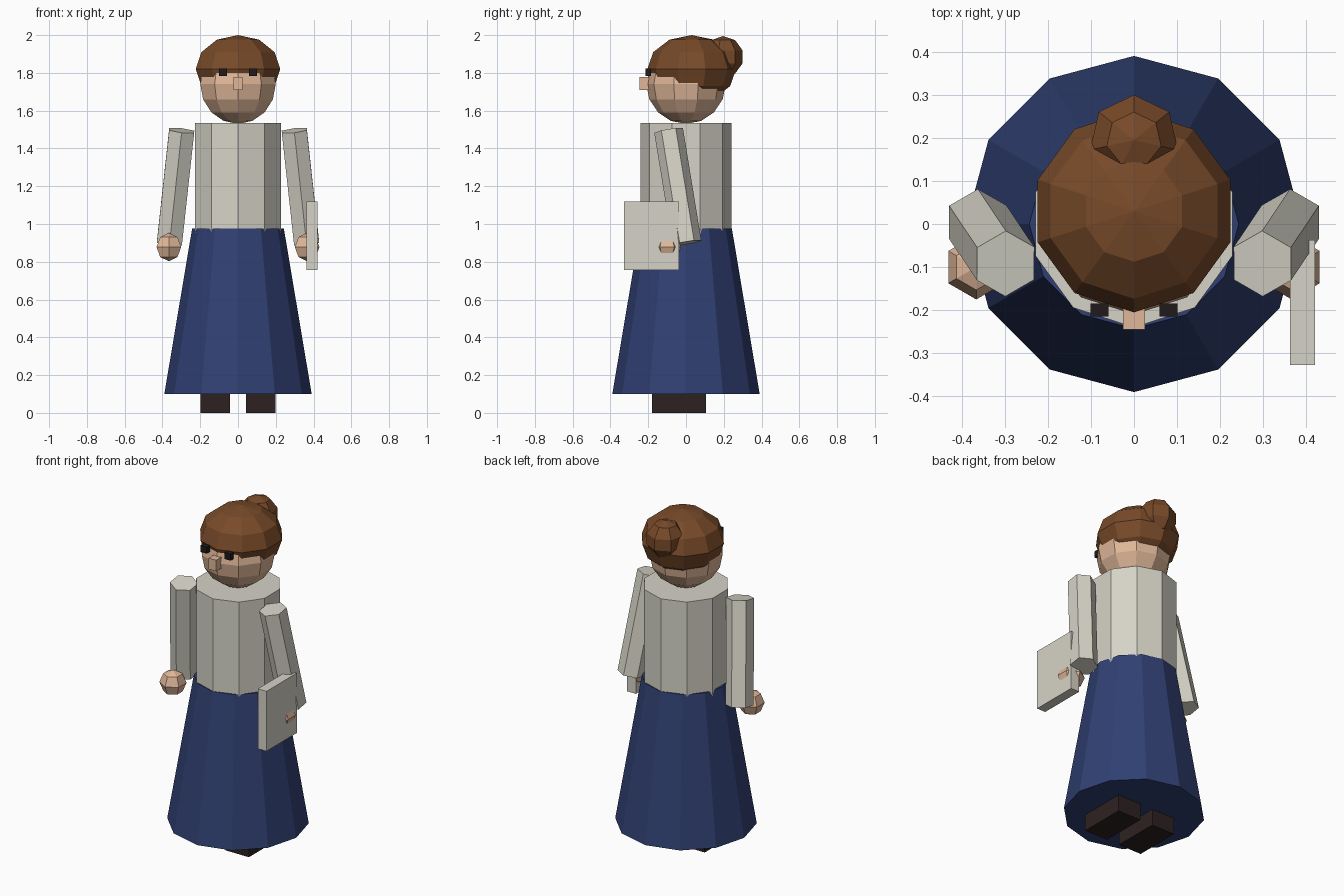
import bpy
import math
from mathutils import Vector

if "Cube" in bpy.data.objects:
    bpy.data.objects.remove(bpy.data.objects["Cube"])


def srgb(r, g, b):
    lin = [c / 12.92 if c <= 0.04045 else ((c + 0.055) / 1.055) ** 2.4 for c in (r, g, b)]
    return (*lin, 1.0)


def material(name, r, g, b):
    m = bpy.data.materials.new(name)
    m.diffuse_color = srgb(r, g, b)
    m.use_nodes = True
    m.node_tree.nodes["Principled BSDF"].inputs["Base Color"].default_value = m.diffuse_color
    return m


SHIRT = material("off_white", 0.84, 0.83, 0.78)
SKIRT = material("navy", 0.19, 0.25, 0.45)
SKIN = material("skin", 0.88, 0.72, 0.60)
HAIR = material("brown", 0.47, 0.29, 0.16)
SHOE = material("dark_brown", 0.18, 0.13, 0.13)
EYE = material("near_black", 0.13, 0.10, 0.10)


def finish(name, mat):
    ob = bpy.context.object
    ob.name = name
    ob.data.materials.append(mat)
    return ob


def box(name, mat, lo, hi):
    lo, hi = Vector(lo), Vector(hi)
    bpy.ops.mesh.primitive_cube_add(size=1, location=(lo + hi) / 2)
    bpy.context.object.scale = hi - lo
    return finish(name, mat)


def ball(name, mat, loc, radius, segments, rings, squash=1.0):
    bpy.ops.mesh.primitive_uv_sphere_add(segments=segments, ring_count=rings,
                                         radius=radius, location=loc)
    bpy.context.object.scale.z = squash
    return finish(name, mat)


def tube(name, mat, bottom, top, r_bottom, r_top, sides):
    a, b = Vector(bottom), Vector(top)
    d = b - a
    bpy.ops.mesh.primitive_cone_add(vertices=sides, radius1=r_bottom, radius2=r_top,
                                    depth=d.length, location=(a + b) / 2)
    # tilt without twisting about the long axis
    bpy.context.object.rotation_euler = Vector((0, 0, 1)).rotation_difference(d).to_euler()
    return finish(name, mat)


# Body
tube("skirt", SKIRT, (0, 0, 0.10), (0, 0, 0.975), 0.39, 0.243, 12)
tube("torso", SHIRT, (0, 0, 0.90), (0, 0, 1.535), 0.24, 0.24, 10)

# Head, hair and bun
ball("head", SKIN, (0, 0, 1.74), 0.21, 10, 8)
ball("hair", HAIR, (0, 0.03, 1.82), 0.235, 10, 6, 0.18 / 0.235)
ball("hair_bun", HAIR, (0, 0.195, 1.885), 0.11, 7, 5)
box("nose", SKIN, (-0.025, -0.245, 1.71), (0.025, -0.17, 1.777))

# Mirrored parts
for s, side in ((-1, "left"), (1, "right")):
    box(side + "_eye", EYE, (s * 0.08 - 0.021, -0.215, 1.783), (s * 0.08 + 0.021, -0.185, 1.823))
    box(side + "_shoe", SHOE, (s * 0.121 - 0.078, -0.18, 0), (s * 0.121 + 0.078, 0.105, 0.12))
    tube(side + "_arm", SHIRT, (s * 0.363, 0.005, 0.90), (s * 0.298, -0.092, 1.495), 0.077, 0.077, 6)
    ball(side + "_hand", SKIN, (s * 0.366, -0.10, 0.878), 0.075, 6, 4)

# Book held in one hand
box("book", SHIRT, (0.362, -0.327, 0.757), (0.42, -0.037, 1.12))
